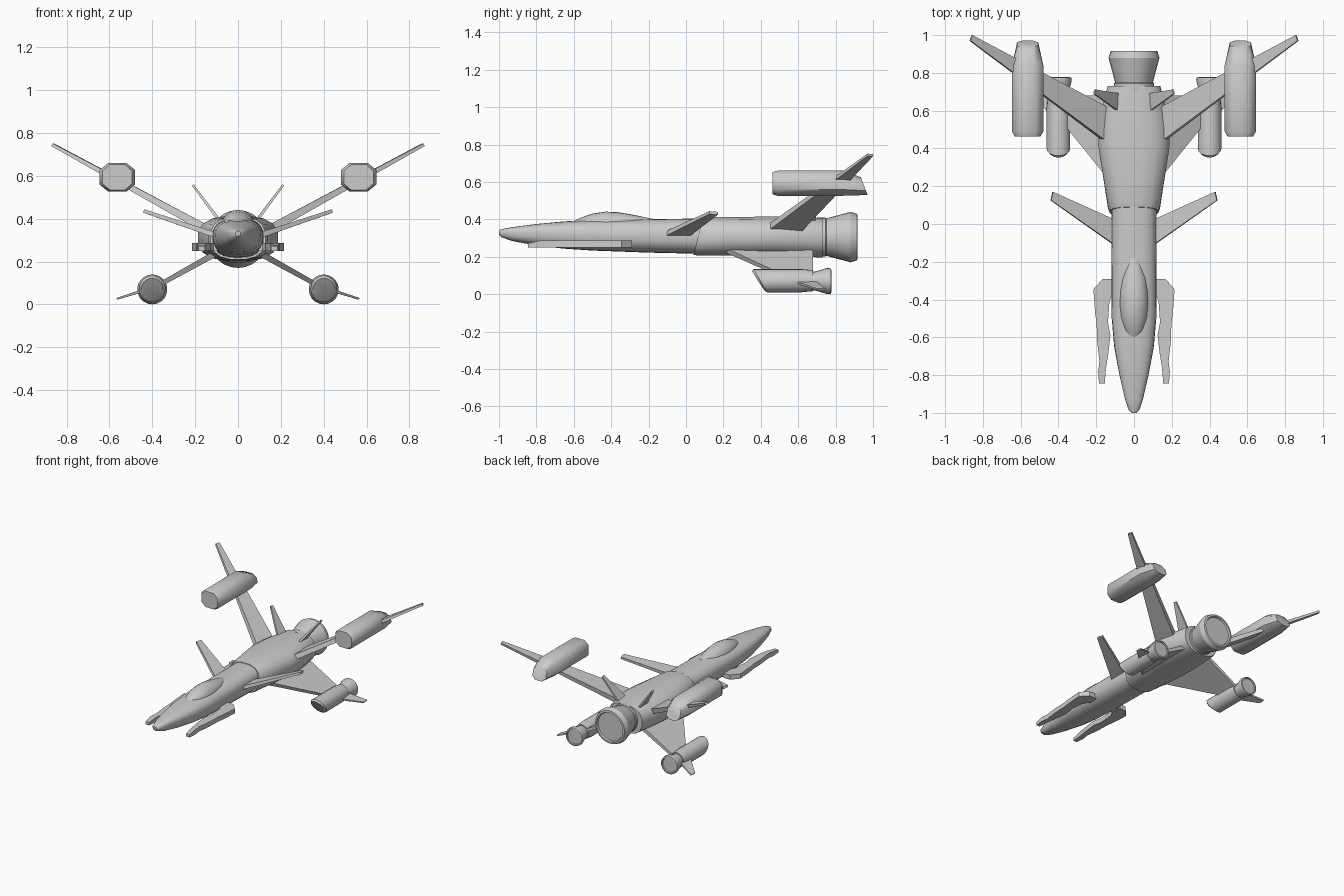
import bpy, bmesh
from math import sin, cos, pi, radians
from mathutils import Vector


def make(name, bm, mirror=False, angle=32):
    bmesh.ops.recalc_face_normals(bm, faces=bm.faces)
    me = bpy.data.meshes.new(name)
    bm.to_mesh(me)
    bm.free()
    me.shade_smooth()
    me.set_sharp_from_angle(angle=radians(angle))
    ob = bpy.data.objects.new(name, me)
    bpy.context.collection.objects.link(ob)
    if mirror:
        ob.modifiers.new("Mirror", 'MIRROR').use_mirror_merge = False
    return ob


def loft(name, sections, n=24, p=2.0, cx=0.0, flat=False, mirror=False, angle=32):
    """Sections are (y, half width, z bottom, z mid, z top, shear of top along y)."""
    bm = bmesh.new()
    rings = []
    off = pi / n if flat else 0
    norm = abs(cos(off)) ** (2 / p)
    for y, w, zb, zm, zt, sh in sections:
        ring = []
        for i in range(n):
            a = 2 * pi * i / n + off
            c, s = cos(a), sin(a)
            u = abs(c) ** (2 / p) * (1 if c > 0 else -1) / norm
            v = abs(s) ** (2 / p) * (1 if s > 0 else -1) / norm
            z = zm + v * ((zt - zm) if v > 0 else (zm - zb))
            ring.append(bm.verts.new((cx + w * u, y + sh * v, z)))
        rings.append(ring)
    for a, b in zip(rings, rings[1:]):
        for i in range(n):
            j = (i + 1) % n
            bm.faces.new((a[i], a[j], b[j], b[i]))
    bm.faces.new(rings[0])
    bm.faces.new(rings[-1])
    return make(name, bm, mirror, angle)


def nozzle(name, profile, zc, cx=0.0, mirror=False, n=24):
    """Round part from (y, radius) pairs."""
    return loft(name, [(y, r, zc - r, zc, zc + r, 0) for y, r in profile],
                n=n, cx=cx, mirror=mirror)


def plate(name, root_le, root_te, tip_te, tip_le, t_root, t_tip):
    """Tapered mirrored wing slab from four corner points."""
    pts = [Vector(q) for q in (root_le, root_te, tip_te, tip_le)]
    nrm = (pts[1] - pts[0]).cross(pts[3] - pts[0]).normalized()
    th = (t_root, t_root, t_tip, t_tip)
    bm = bmesh.new()
    up = [bm.verts.new(q + nrm * t / 2) for q, t in zip(pts, th)]
    dn = [bm.verts.new(q - nrm * t / 2) for q, t in zip(pts, th)]
    bm.faces.new(up)
    bm.faces.new(dn)
    for i in range(4):
        j = (i + 1) % 4
        bm.faces.new((up[i], up[j], dn[j], dn[i]))
    return make(name, bm, True)


# Forward fuselage and nose
loft("nose_fuselage", [
    (-1.0, .012, .318, .33, .342, 0),
    (-.985, .028, .304, .33, .348, 0),
    (-.93, .047, .284, .33, .358, 0),
    (-.8, .077, .260, .33, .375, 0),
    (-.65, .105, .243, .325, .389, 0),
    (-.5, .118, .233, .32, .397, 0),
    (-.2, .12, .222, .315, .401, 0),
    (.15, .12, .214, .31, .405, 0)], p=2.5)

# Canopy bubble
loft("canopy", [
    (-.61, .018, .36, .37, .386, 0),
    (-.56, .053, .36, .37, .410, 0),
    (-.5, .070, .36, .37, .431, 0),
    (-.43, .077, .36, .37, .441, 0),
    (-.36, .075, .36, .37, .438, 0),
    (-.28, .064, .36, .37, .424, 0),
    (-.18, .030, .36, .37, .403, 0)], n=20)

# Rear engine body with slanted front rim
loft("rear_body", [
    (.065, .128, .210, .31, .408, .025),
    (.085, .137, .207, .31, .411, .025),
    (.25, .163, .206, .31, .413, .01),
    (.4, .187, .204, .31, .414, 0),
    (.5, .187, .202, .31, .414, 0),
    (.62, .166, .200, .305, .412, 0),
    (.73, .140, .196, .305, .406, 0)], n=16, p=2.5, flat=True)

# Main engine nozzle
nozzle("main_nozzle", [(.70, .105), (.745, .105), (.75, .1), (.88, .135),
                       (.915, .124), (.917, .11), (.905, .105)], .305)

# Upper wings with their pods
plate("upper_wing", (.10, .398, .325), (.10, .593, .325),
      (.858, 1.0, .743), (.868, .97, .745), .040, .014)
loft("upper_pod", [
    (.463, .068, .533, .593, .653, 0),
    (.49, .083, .526, .593, .660, 0),
    (.84, .083, .526, .593, .660, 0),
    (.953, .056, .53, .577, .625, -.018)],
    n=8, p=2.6, cx=.563, flat=True, mirror=True, angle=50)

# Lower wings, pods, pod nozzles and outer fins
plate("lower_wing", (.06, .15, .262), (.06, .68, .262),
      (.40, .68, .073), (.40, .57, .073), .030, .020)
loft("lower_pod", [
    (.385, .05, .022, .072, .122, -.033),
    (.397, .062, .010, .072, .134, -.035),
    (.62, .062, .010, .072, .134, 0),
    (.68, .056, .016, .072, .128, 0)], n=20, cx=.4, mirror=True)
nozzle("pod_nozzle", [(.65, .05), (.69, .05), (.755, .07), (.775, .068),
                      (.777, .058), (.770, .055)], .07, .4, True, 20)
plate("pod_fin", (.43, .57, .068), (.43, .69, .068),
      (.563, .745, .026), (.566, .70, .026), .014, .008)

# Forward canards
plate("canard", (.09, -.121, .318), (.09, .016, .318),
      (.43, .17, .432), (.44, .125, .436), .026, .016)

# Small tail fins
plate("tail_fin", (.075, .59, .375), (.075, .69, .375),
      (.208, .712, .553), (.211, .688, .557), .016, .010)

# Side prongs beside the nose, extruded from a top outline
outline = [(.155, -.845), (.185, -.845), (.190, -.78), (.183, -.73), (.195, -.62),
           (.198, -.53), (.206, -.47), (.215, -.345), (.165, -.29), (.115, -.29),
           (.115, -.375), (.130, -.41), (.138, -.52), (.125, -.59), (.135, -.68),
           (.148, -.76)]
bm = bmesh.new()
face = bm.faces.new([bm.verts.new((x, y, .25)) for x, y in outline])
ext = bmesh.ops.extrude_face_region(bm, geom=[face])
for v in ext["geom"]:
    if isinstance(v, bmesh.types.BMVert):
        v.co.z = .272 if v.co.y < -.8 else .286
make("side_prong", bm, True, 20)
# Prong mounting blocks
plate("prong_mount", (.08, -.37, .267), (.08, -.295, .267),
      (.16, -.295, .267), (.16, -.37, .267), .03, .03)
